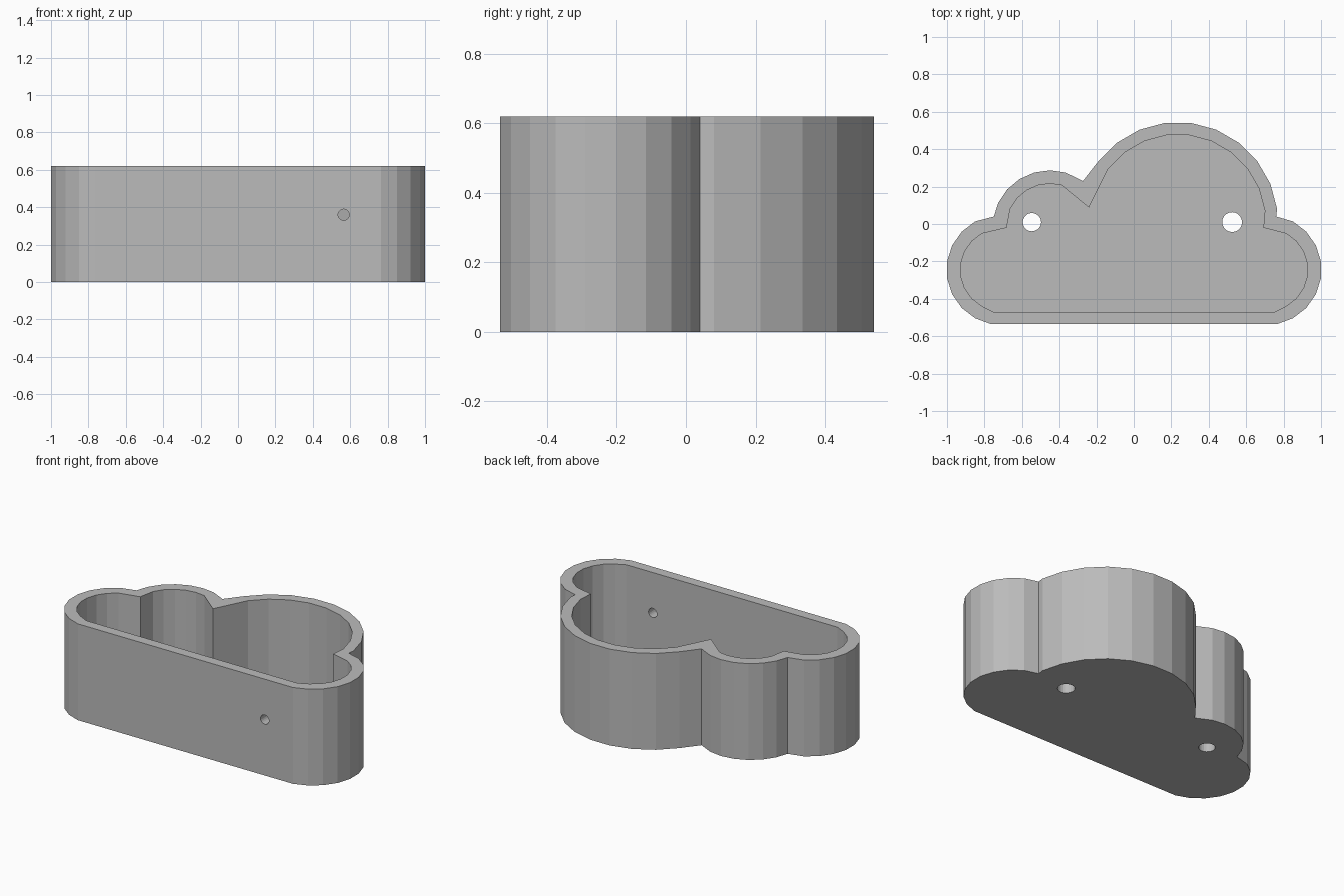
import bpy, bmesh
from math import radians, cos, sin, pi
from mathutils import Matrix

cube = bpy.data.objects.get("Cube")
if cube:
    bpy.data.objects.remove(cube, do_unlink=True)

HEIGHT, FLOOR = 0.62, 0.09

grey = bpy.data.materials.new("plain grey")
grey.use_nodes = True
colour = (0.5, 0.5, 0.5, 1)
grey.diffuse_color = colour
grey.node_tree.nodes["Principled BSDF"].inputs["Base Color"].default_value = colour


def arc(cx, cy, r, a0, a1, n):
    angles = [radians(a0 + (a1 - a0) * i / n) for i in range(n + 1)]
    return [(cx + r * cos(a), cy + r * sin(a)) for a in angles]


def cloud(lobe_r, bump_r, dome_r, joins, front):
    """Cloud outline, anticlockwise from the front right corner."""
    right_join, valley, left_join = joins
    right = arc(0.708, -0.245, lobe_r, -78.75, 78.75, 9)[:-1]
    right[0] = (right[0][0], front)
    left = [(-x, y) for x, y in reversed(right)]
    dome = arc(0.235, 0.01, dome_r, 7.5, 142.5, 9)
    bump = arc(-0.45, -0.02, bump_r, 74, 154, 5)
    return right + [right_join] + dome + [valley] + bump + [left_join] + left


def finish(name, bm):
    bmesh.ops.recalc_face_normals(bm, faces=bm.faces)
    mesh = bpy.data.meshes.new(name)
    bm.to_mesh(mesh)
    bm.free()
    mesh.materials.append(grey)
    obj = bpy.data.objects.new(name, mesh)
    bpy.context.collection.objects.link(obj)
    return obj


def prism(name, outline, z0, z1):
    bm = bmesh.new()
    base = bm.faces.new([bm.verts.new((x, y, z0)) for x, y in outline])
    top = bmesh.ops.extrude_face_region(bm, geom=[base], use_keep_orig=True)["geom"]
    moved = [v for v in top if isinstance(v, bmesh.types.BMVert)]
    bmesh.ops.translate(bm, verts=moved, vec=(0, 0, z1 - z0))
    return finish(name, bm)


def rod(name, radius, place, axis="Z"):
    bm = bmesh.new()
    turn = Matrix.Rotation(pi / 2, 4, "X") if axis == "Y" else Matrix()
    bmesh.ops.create_cone(bm, cap_ends=True, segments=20, radius1=radius, radius2=radius,
                          depth=0.3, matrix=Matrix.Translation(place) @ turn)
    return finish(name, bm)


# Solid cloud body
outer = cloud(0.295, 0.307, 0.535, [(0.76, 0.04), (-0.272, 0.23), (-0.75, 0.04)], -0.535)
planter = prism("cloud_box", outer, 0, HEIGHT)

# Cavity, two floor holes and a cable hole in the front wall
inner = cloud(0.221, 0.236, 0.469, [(0.692, -0.02), (-0.24, 0.088), (-0.682, -0.02)], -0.47)
cutters = [
    prism("cavity_cutter", inner, FLOOR, HEIGHT + 0.2),
    rod("left_floor_hole_cutter", 0.053, (0.525, 0.01, 0)),
    rod("right_floor_hole_cutter", 0.049, (-0.547, 0.01, 0)),
    rod("front_hole_cutter", 0.03, (0.565, -0.5, 0.36), "Y"),
]
bpy.context.view_layer.objects.active = planter
for cutter in cutters:
    cutter.hide_render = True
    cut = planter.modifiers.new(cutter.name, "BOOLEAN")
    cut.operation, cut.solver, cut.object = "DIFFERENCE", "EXACT", cutter
    bpy.ops.object.modifier_apply(modifier=cut.name)
    bpy.data.objects.remove(cutter, do_unlink=True)
